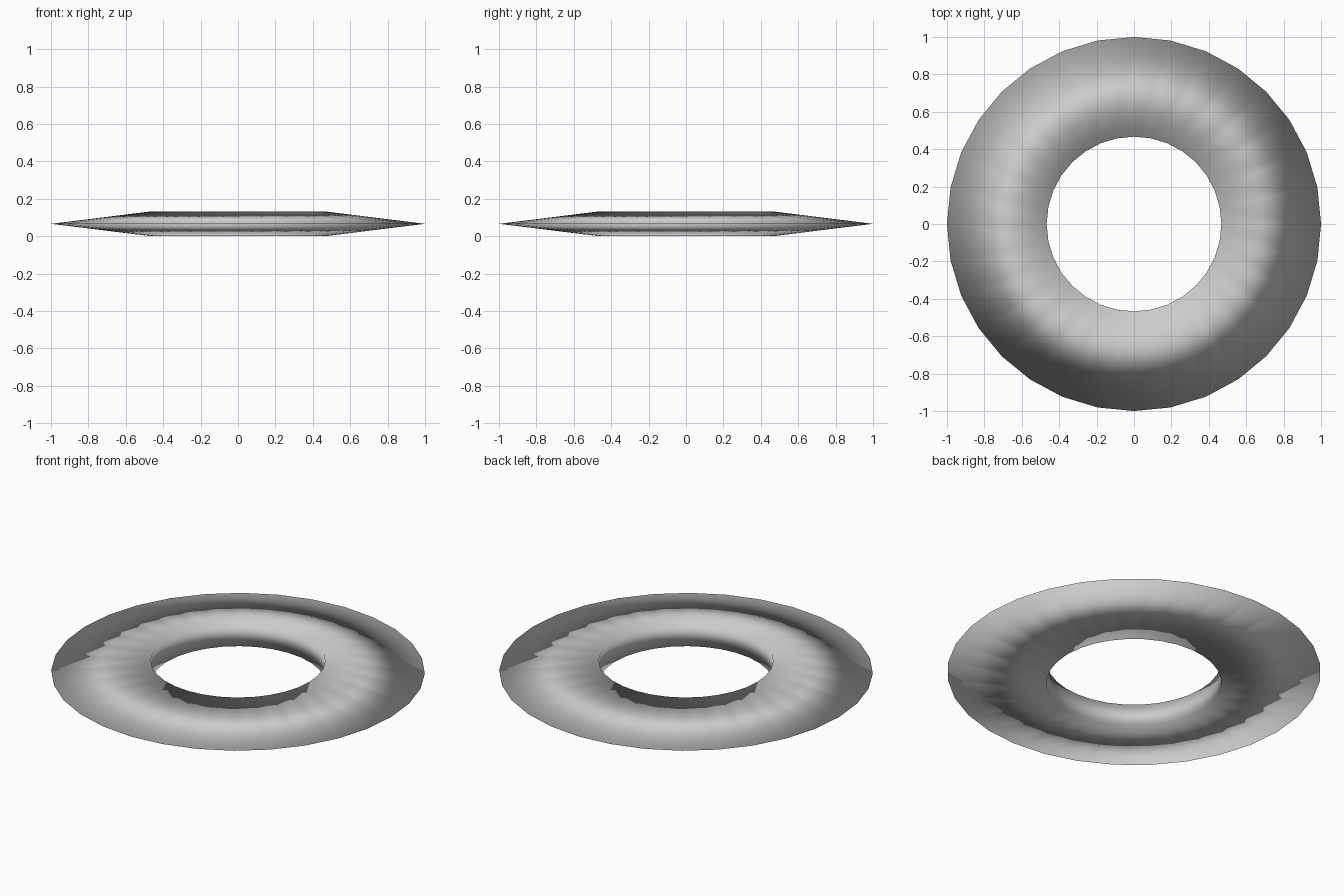
import bpy, bmesh, math

if "Cube" in bpy.data.objects:
    bpy.data.objects.remove(bpy.data.objects["Cube"])

SIDES = 32
# Triangular cross-section (radius, height): sharp outer rim, straight inner wall
PROFILE = [(0.467, 0.0), (1.0, 0.066), (0.467, 0.132)]

# Sweep the profile around z
bm = bmesh.new()
rings = []
for i in range(SIDES):
    a = 2 * math.pi * i / SIDES
    rings.append([bm.verts.new((r * math.cos(a), r * math.sin(a), z)) for r, z in PROFILE])

for i in range(SIDES):
    cur, nxt = rings[i], rings[(i + 1) % SIDES]
    for j in range(3):
        k = (j + 1) % 3
        bm.faces.new((cur[j], nxt[j], nxt[k], cur[k]))
bmesh.ops.recalc_face_normals(bm, faces=bm.faces)

# Smooth shading all over
for f in bm.faces:
    f.smooth = True

mesh = bpy.data.meshes.new("throwing_ring")
bm.to_mesh(mesh)
bm.free()
ring = bpy.data.objects.new("throwing_ring", mesh)
bpy.context.collection.objects.link(ring)
